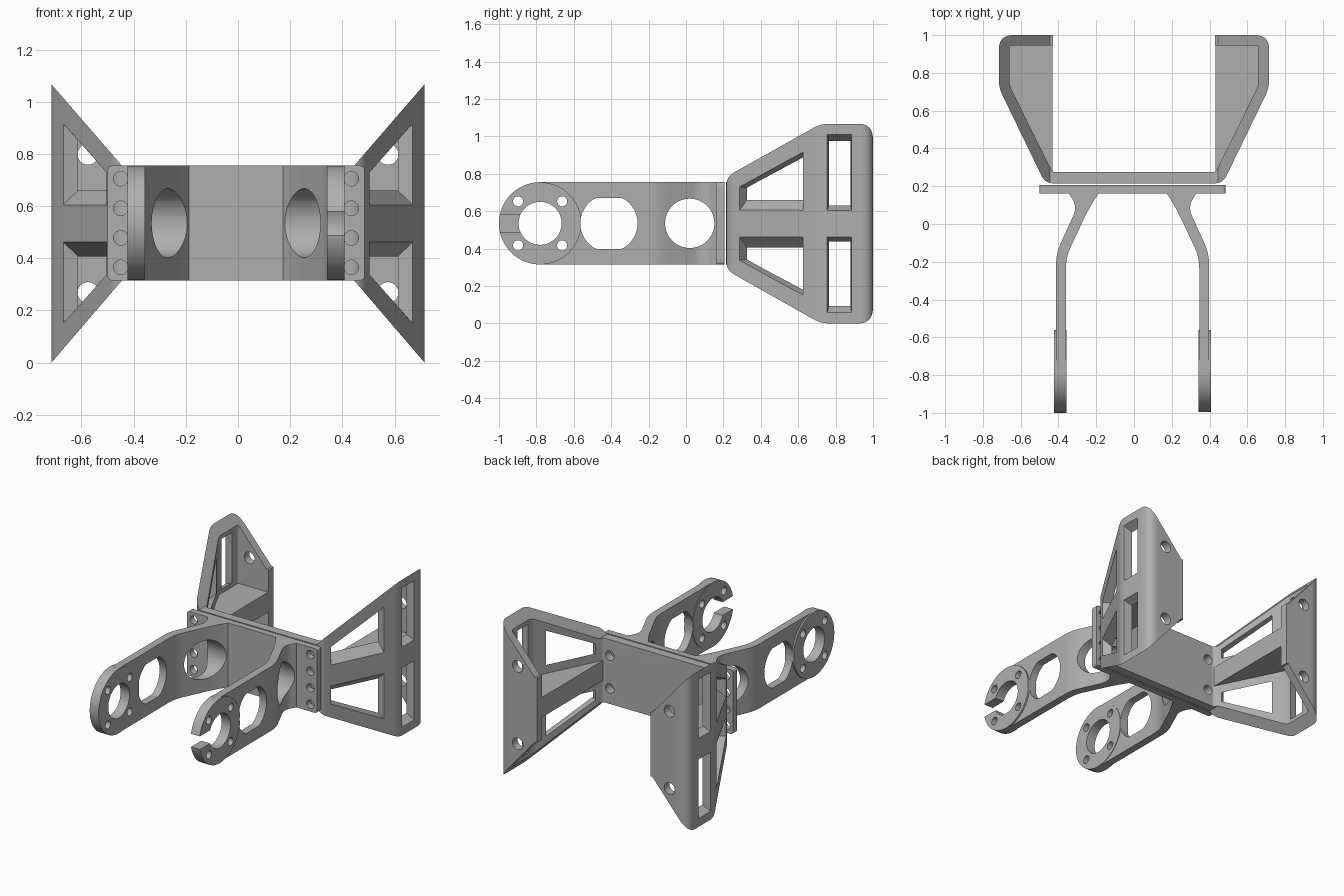
import bpy, bmesh, math
from mathutils import Vector

if "Cube" in bpy.data.objects:
    bpy.data.objects.remove(bpy.data.objects["Cube"], do_unlink=True)

grey = bpy.data.materials.new("machined grey")
grey.use_nodes = True
GREY = (0.43, 0.43, 0.43, 1)
grey.diffuse_color = GREY
grey.node_tree.nodes["Principled BSDF"].inputs["Base Color"].default_value = GREY

MID = 0.5335            # mid height of the whole bracket
LOW, HIGH = 0.315, 0.755  # height band of arms and plates
SHIFT = -0.0075         # the arm assembly sits slightly off centre


def loft(name, first, last):
    """Closed solid between two matching rings of points."""
    bm = bmesh.new()
    a = [bm.verts.new(p) for p in first]
    b = [bm.verts.new(p) for p in last]
    bm.faces.new(a)
    bm.faces.new(b)
    for i in range(len(a)):
        j = (i + 1) % len(a)
        bm.faces.new((a[i], a[j], b[j], b[i]))
    bmesh.ops.recalc_face_normals(bm, faces=bm.faces)
    mesh = bpy.data.meshes.new(name)
    bm.to_mesh(mesh)
    bm.free()
    mesh.materials.append(grey)
    obj = bpy.data.objects.new(name, mesh)
    bpy.context.collection.objects.link(obj)
    return obj


def prism(name, pts, axis, lo, hi):
    """Extrude a flat outline along x, y or z."""
    def place(p, h):
        return {"x": (h, p[0], p[1]), "y": (p[0], h, p[1]), "z": (p[0], p[1], h)}[axis]
    return loft(name, [place(p, lo) for p in pts], [place(p, hi) for p in pts])


def circle(u, v, r, n=48, flat=9):
    """Circle outline, optionally flattened at top and bottom."""
    angles = [math.tau * (i + 0.5) / n for i in range(n)]
    return [(u + r * math.cos(t), v + max(-flat, min(flat, r * math.sin(t)))) for t in angles]


def rounded(pts, steps=8):
    """Outline with corners (u, v, cut) eased into curves."""
    out = []
    for i, (u, v, cut) in enumerate(pts):
        p = Vector((u, v))
        if not cut:
            out.append((u, v))
            continue
        before = Vector(pts[i - 1][:2])
        after = Vector(pts[(i + 1) % len(pts)][:2])
        a = p + (before - p).normalized() * cut
        b = p + (after - p).normalized() * cut
        for k in range(steps + 1):
            t = k / steps
            out.append(tuple(a * (1 - t) ** 2 + p * 2 * t * (1 - t) + b * t * t))
    return out


def combine(obj, other, operation="DIFFERENCE"):
    """Apply a boolean and discard the second solid."""
    mod = obj.modifiers.new("cut", "BOOLEAN")
    mod.object = other
    mod.operation = operation
    mod.solver = "EXACT"
    bpy.context.view_layer.objects.active = obj
    bpy.ops.object.modifier_apply(modifier=mod.name)
    bpy.data.objects.remove(other, do_unlink=True)


def finish(obj):
    bpy.ops.object.select_all(action="DESELECT")
    obj.select_set(True)
    bpy.context.view_layer.objects.active = obj
    bpy.ops.object.shade_smooth_by_angle(angle=math.radians(28))


# Rear cradle: folded wall with flanges, trimmed to a bow-tie outline
half = [(0.47, 0.215, 0.045), (0.715, 0.72, 0.04), (0.715, 1, 0.075), (0.43, 1, 0),
        (0.43, 0.945, 0), (0.66, 0.945, 0.012), (0.66, 0.735, 0.03), (0.432, 0.275, 0.015)]
outline = half + [(-u, v, c) for u, v, c in reversed(half)]
cradle = prism("rear_cradle", rounded(outline), "z", -0.1, 1.2)
bow = [(0.735, -0.023), (0.735, 1.09), (0.445, HIGH), (-0.445, HIGH),
       (-0.735, 1.09), (-0.735, -0.023), (-0.445, LOW), (0.445, LOW)]
combine(cradle, prism("trim", bow, "y", 0, 1.2), "INTERSECT")


def wall_x(y, inner):
    if inner:
        return 0.66 - max(0, 0.735 - y) * 0.495
    return 0.715 - max(0, 0.72 - y) * 0.485


# Window openings as (outer outline, inner outline) in y, z of the upper half
windows = [
    ([(0.287, 0.605), (0.625, 0.605), (0.625, 0.915), (0.287, 0.73)],
     [(0.325, 0.66), (0.64, 0.66), (0.64, 0.895), (0.325, 0.725)]),
    ([(0.755, 0.605), (0.885, 0.605), (0.885, 1.01), (0.755, 1.01)],
     [(0.765, 0.63), (0.88, 0.63), (0.88, 0.975), (0.765, 0.975)]),
]
for side in (1, -1):
    for up in (1, -1):
        for outer, inner in windows:
            o = [Vector((side * wall_x(y, False), y, MID + up * (z - MID))) for y, z in outer]
            n = [Vector((side * wall_x(y, True), y, MID + up * (z - MID))) for y, z in inner]
            ring_a = [p + (p - q) * 0.4 for p, q in zip(o, n)]
            ring_b = [q + (q - p) * 0.4 for p, q in zip(o, n)]
            combine(cradle, loft("window_cutter", ring_a, ring_b))
        # Flange holes and back plate holes
        combine(cradle, prism("hole", circle(side * 0.575, MID + up * 0.265, 0.04, 32), "y", 0.9, 1.1))
        combine(cradle, prism("hole", circle(side * 0.385, MID + up * 0.112, 0.033, 32), "y", 0.1, 0.4))
finish(cradle)

# Horizontal gussets bracing wall and flange
for side, label in ((1, "left"), (-1, "right")):
    web = [(0.432, 0.26), (0.455, 0.26), (0.685, 0.735), (0.685, 0.97), (0.432, 0.97)]
    finish(prism(label + "_gusset", [(side * u, v) for u, v in web], "z", 0.465, 0.602))

# Front mounting plate with four bolt holes at each end
w = 0.4925
plate_pts = [(-w, LOW, 0.02), (w, LOW, 0.02), (w, HIGH, 0.02), (-w, HIGH, 0.02)]
plate = prism("front_plate", [(u + SHIFT, v) for u, v in rounded(plate_pts)], "y", 0.162, 0.206)
for side in (1, -1):
    for z in (0.705, 0.592, 0.478, 0.365):
        combine(plate, prism("hole", circle(side * 0.442 + SHIFT, z, 0.028, 24), "y", 0.1, 0.3))
finish(plate)

# Bent arms ending in ring mounts
ARM = [(0.353, -0.78, 0), (0.405, -0.78, 0), (0.405, -0.155, 0.06), (0.29, 0.095, 0.06),
       (0.345, 0.17, 0.03), (0.345, 0.18, 0), (0.175, 0.18, 0), (0.175, 0.17, 0.005),
       (0.228, 0.09, 0.07), (0.353, -0.175, 0.06)]
RING_Y, RING_Z = -0.78, 0.535
for side, label in ((1, "left"), (-1, "right")):
    arm = prism(label + "_arm", [(side * u + SHIFT, v) for u, v in rounded(ARM)], "z", LOW, HIGH)

    def across(outline, lo=0.1, hi=0.6):
        return prism("cutter", outline, "x", side * lo + SHIFT, side * hi + SHIFT)

    combine(arm, across(circle(RING_Y, RING_Z, 0.22, 72), 0.349, 0.416), "UNION")
    combine(arm, across(circle(RING_Y, RING_Z, 0.115)))
    combine(arm, across(circle(-0.412, RING_Z, 0.153, 64, flat=0.136)))
    combine(arm, across(circle(0.02, RING_Z, 0.132)))
    for dy in (-0.118, 0.118):
        for dz in (-0.118, 0.118):
            combine(arm, across(circle(RING_Y + dy, RING_Z + dz, 0.027, 24)))
    if side == 1:  # open clip slot in one ring
        combine(arm, across([(-1.1, 0.49), (-0.8, 0.49), (-0.8, 0.58), (-1.1, 0.58)]))
    finish(arm)
